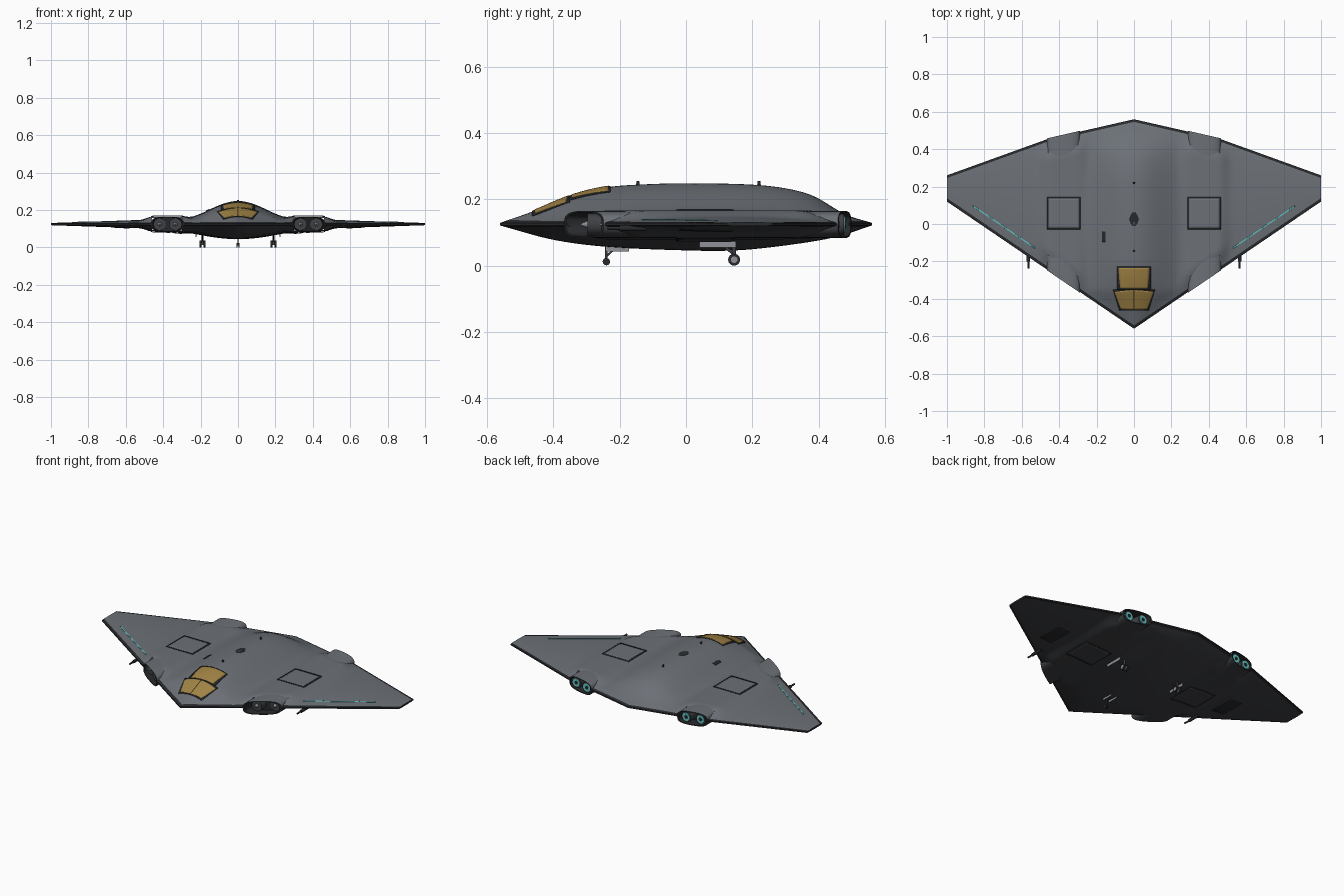
import bpy, bmesh
from math import sin, cos, pi, radians
from mathutils import Vector

if "Cube" in bpy.data.objects:
    bpy.data.objects.remove(bpy.data.objects["Cube"])

def mat(name, r, g, b):
    m = bpy.data.materials.new(name)
    m.diffuse_color = (r, g, b, 1)
    m.use_nodes = True
    m.node_tree.nodes["Principled BSDF"].inputs["Base Color"].default_value = m.diffuse_color
    return m

HULL = mat("hull_grey", .15, .165, .185)
UNDER = mat("under_dark", .05, .052, .058)
DARK = mat("trim_dark", .022, .023, .026)
GOLD = mat("gold_glass", .36, .23, .06)
CYAN = mat("cyan_glow", .12, .55, .55)
LIGHT = mat("door_grey", .28, .29, .32)
MID, NX = .125, .377          # edge height, nacelle centre x

def finish(name, bm, mats, angle=35):
    bmesh.ops.recalc_face_normals(bm, faces=bm.faces)
    me = bpy.data.meshes.new(name)
    bm.to_mesh(me); bm.free()
    ob = bpy.data.objects.new(name, me)
    bpy.context.collection.objects.link(ob)
    for m in mats: me.materials.append(m)
    bpy.ops.object.select_all(action='DESELECT')
    ob.select_set(True)
    bpy.context.view_layer.objects.active = ob
    bpy.ops.object.shade_smooth_by_angle(angle=radians(angle))
    return ob

# planform edges and centreline profiles
def le(x): return -.56 + .68 * abs(x)
def te(x):
    x = abs(x)
    return .56 - .228 * x if x < .46 else .455 - (x - .46) * .361
TOP = [(-.56, .125), (-.46, .16), (-.35, .205), (-.24, .232), (-.1, .242), (.03, .244),
       (.2, .24), (.3, .229), (.38, .208), (.43, .18), (.48, .15), (.56, .125)]
BOT = [(-.56, .125), (-.4, .082), (-.24, .061), (0, .05), (.15, .05), (.3, .065), (.45, .09), (.56, .125)]

def curve(pts, y):
    y = min(max(y, pts[0][0]), pts[-1][0])
    n = len(pts)
    slope = lambda k: ((pts[min(k+1, n-1)][1] - pts[max(k-1, 0)][1]) /
                       (pts[min(k+1, n-1)][0] - pts[max(k-1, 0)][0]))
    i = max(k for k in range(n - 1) if pts[k][0] <= y)
    h = pts[i+1][0] - pts[i][0]
    t = (y - pts[i][0]) / h
    return ((2*t**3 - 3*t*t + 1) * pts[i][1] + (t**3 - 2*t*t + t) * h * slope(i)
            + (3*t*t - 2*t**3) * pts[i+1][1] + (t**3 - t*t) * h * slope(i+1))

def smooth(t):
    t = min(max(t, 0), 1)
    return t * t * (3 - 2 * t)

# hull surface: thin wing, nacelle swell and central body blended together
def surf(x, y, up=1):
    x = abs(x)
    t = min(max((y - le(x)) / (te(x) - le(x)), 0), 1)
    h = (.034 * (1 - x) + .002) * max(sin(pi * t), 0) ** .7
    d = max(min(y - le(x), te(x) - y), 0)
    k = smooth((.15 - abs(x - NX)) / .075) * smooth(d / .12)
    h += (max(h, .037) - h) * k
    w = max(min(.3 if up > 0 else .42, (y + .56) / .68, (.56 - y) / .228), 1e-4)
    g = (1 + cos(pi * min(x / w, 1))) / 2
    c = abs(curve(TOP if up > 0 else BOT, y) - MID)
    return MID + up * (.004 + h + (c - h) * g)

# blended wing hull
half = [i * .02 for i in range(31)] + [.6 + i * .05 for i in range(1, 9)]
xs = [-x for x in half[:0:-1]] + half
bm = bmesh.new()
N = 44
grids = {}
for up in (1, -1):
    rows = []
    for x in xs:
        a, b = le(x), te(x)
        a2, b2 = a + .018, b - .014
        ys = [a] + [a2 + (b2 - a2) * i / N for i in range(N + 1)] + [b]
        rows.append([bm.verts.new((x, y, surf(x, y, up))) for y in ys])
    grids[up] = rows

def in_nacelle(x, y):
    return abs(abs(x) - NX) < .085 and min(y - le(x), te(x) - y) < .075
for i in range(len(xs) - 1):
    xm = (xs[i] + xs[i+1]) / 2
    for up in (1, -1):
        r, s = grids[up][i], grids[up][i+1]
        for j in range(N + 2):
            if in_nacelle(xm, (r[j].co.y + r[j+1].co.y + s[j].co.y + s[j+1].co.y) / 4):
                continue
            f = bm.faces.new((r[j], s[j], s[j+1], r[j+1]))
            f.material_index = 2 if j in (0, N + 1) else (0 if up > 0 else 1)
    if not in_nacelle(xm, le(xm)):
        for j in (0, -1):
            f = bm.faces.new((grids[1][i][j], grids[1][i+1][j], grids[-1][i+1][j], grids[-1][i][j]))
            f.material_index = 2
for i in (0, -1):
    for j in range(N + 2):
        f = bm.faces.new((grids[1][i][j], grids[1][i][j+1], grids[-1][i][j+1], grids[-1][i][j]))
        f.material_index = 2
finish("wing_hull", bm, [HULL, UNDER, DARK])

# swept nacelle mouth: outer skin, lip, recess and back wall
def nacelle(name, sx, edge, sgn):
    bm = bmesh.new()
    rings = []
    for d, s in ((.24, .85), (.12, 1), (-.004, 1), (-.004, .9), (.06, .87)):
        ring = []
        for k in range(32):
            c, n = cos(2 * pi * k / 32), sin(2 * pi * k / 32)
            x = NX + .088 * s * abs(c) ** .75 * (1 if c > 0 else -1)
            z = .124 + .041 * s * abs(n) ** .6 * (1 if n > 0 else -1)
            ring.append(bm.verts.new((sx * x, edge(x) + sgn * d, z)))
        rings.append(ring)
    for q, (r, s) in enumerate(zip(rings, rings[1:])):
        for k in range(32):
            f = bm.faces.new((r[k], r[(k+1) % 32], s[(k+1) % 32], s[k]))
            f.material_index = 2 if q > 1 else (0 if k < 16 else 1)
    bm.faces.new(rings[-1]).material_index = 2
    finish(name, bm, [HULL, UNDER, DARK])

def rod(name, a, b, r, m, r2=None, seg=20):
    a, b = Vector(a), Vector(b)
    bm = bmesh.new()
    bmesh.ops.create_cone(bm, cap_ends=True, segments=seg, radius1=r, radius2=r if r2 is None else r2,
                          depth=(b - a).length)
    ob = finish(name, bm, [m])
    ob.location = (a + b) / 2
    ob.rotation_euler = (b - a).to_track_quat('Z', 'Y').to_euler()
    return ob

def box(name, c, size, m):
    bm = bmesh.new()
    bmesh.ops.create_cube(bm, size=1)
    for v in bm.verts: v.co = Vector([v.co[i] * size[i] + c[i] for i in range(3)])
    return finish(name, bm, [m])

# thin panel draped over the hull, corners in order around the quad
def patch(name, q, m, up=1, off=.003, n=14):
    q = [Vector(p) for p in q]
    bm = bmesh.new()
    g = []
    for i in range(n + 1):
        a, b = q[0].lerp(q[3], i / n), q[1].lerp(q[2], i / n)
        g.append([])
        for j in range(n + 1):
            p = a.lerp(b, j / n)
            g[-1].append(bm.verts.new((p.x, p.y, surf(p.x, p.y, up) + up * off)))
    for i in range(n):
        for j in range(n):
            bm.faces.new((g[i][j], g[i][j+1], g[i+1][j+1], g[i+1][j]))
    ob = finish(name, bm, [m])
    s = ob.modifiers.new("thickness", 'SOLIDIFY')
    s.thickness, s.offset = .002, 0

def rect(x0, x1, y0, y1): return [(x0, y0), (x1, y0), (x1, y1), (x0, y1)]

# cockpit glass with dark surrounds
patch("windscreen_frame", [(-.078, -.463), (.078, -.463), (.112, -.35), (-.112, -.35)], DARK, 1, .0015)
patch("canopy_frame", rect(-.09, .09, -.352, -.228), DARK, 1, .0015)
for sx, side in ((1, "right"), (-1, "left")):
    patch("windscreen_" + side, [(sx*.001, -.457), (sx*.07, -.455), (sx*.105, -.362), (sx*.001, -.352)], GOLD)
patch("canopy_glass", [(-.075, -.345), (.075, -.345), (.084, -.234), (-.084, -.234)], GOLD)

# dorsal hatch, antennas and small vent
disc = rod("dorsal_hatch", (0, .025, .236), (0, .025, .248), .025, DARK, .023, 32)
disc.scale.y = 1.6
for y in (-.145, .22):
    rod("dorsal_antenna", (0, y, .23), (0, y, .255), .007, DARK, .004, 12)
patch("dorsal_vent", rect(-.17, -.152, -.095, -.04), DARK)

for sx, side in ((1, "right"), (-1, "left")):
    nacelle("intake_" + side, sx, le, 1)
    nacelle("exhaust_" + side, sx, te, -1)
    for x in (.335, .419):
        f, b = le(x), te(x)
        rod("intake_fan_" + side, (sx*x, f + .035, .124), (sx*x, f + .09, .124), .033, UNDER, seg=28)
        rod("fan_hub_" + side, (sx*x, f + .04, .124), (sx*x, f + .015, .124), .013, LIGHT, .002)
        rod("nozzle_" + side, (sx*x, b - .08, .124), (sx*x, b - .008, .124), .034, UNDER, .031, 28)
        rod("nozzle_glow_" + side, (sx*x, b - .02, .124), (sx*x, b - .005, .124), .025, CYAN, .024, 28)
        rod("nozzle_core_" + side, (sx*x, b - .02, .124), (sx*x, b - .002, .124), .012, DARK, .01)
    # access hatches above and below
    for up, m in ((1, HULL), (-1, UNDER)):
        patch("hatch_frame_" + side, rect(sx*.285, sx*.465, -.03, .145), DARK, up, .002)
        patch("hatch_" + side, rect(sx*.293, sx*.457, -.022, .137), m, up, .0035)
    patch("belly_panel_" + side, rect(sx*.58, sx*.66, -.02, .14), DARK, -1, .002)
    # glowing stripe parallel to the leading edge
    patch("wing_stripe_" + side, [(sx*.53, -.132), (sx*.86, .092), (sx*.86, .1), (sx*.53, -.124)], CYAN, 1, .002)
    # leading edge cannon
    rod("cannon_" + side, (sx*.565, -.12, .113), (sx*.565, -.2, .113), .009, DARK)
    rod("cannon_barrel_" + side, (sx*.565, -.19, .113), (sx*.565, -.237, .113), .005, DARK)
    # main landing gear
    X = sx * .19
    rod("main_strut_" + side, (X, .145, .09), (X, .145, .02), .006, UNDER)
    rod("main_brace_" + side, (X, .09, .08), (X, .143, .035), .004, UNDER)
    rod("main_axle_" + side, (X - .016, .145, .018), (X + .016, .145, .018), .004, LIGHT)
    for dx in (-.011, .011):
        rod("main_wheel_" + side, (X + dx - .005, .145, .018), (X + dx + .005, .145, .018), .018, DARK, seg=28)
        rod("main_rim_" + side, (X + dx - .006, .145, .018), (X + dx + .006, .145, .018), .01, LIGHT)
    box("main_gear_door_" + side, (sx*.225, .095, .068), (.004, .11, .026), LIGHT)
    box("nose_gear_door_" + side, (sx*.02, -.207, .053), (.003, .07, .02), LIGHT)
    rod("nose_wheel_" + side, (sx*.003, -.24, .012), (sx*.009, -.24, .012), .011, DARK, seg=24)
rod("nose_strut", (0, -.24, .075), (0, -.24, .01), .004, UNDER)
rod("nose_brace", (0, -.2, .065), (0, -.238, .03), .003, UNDER)
